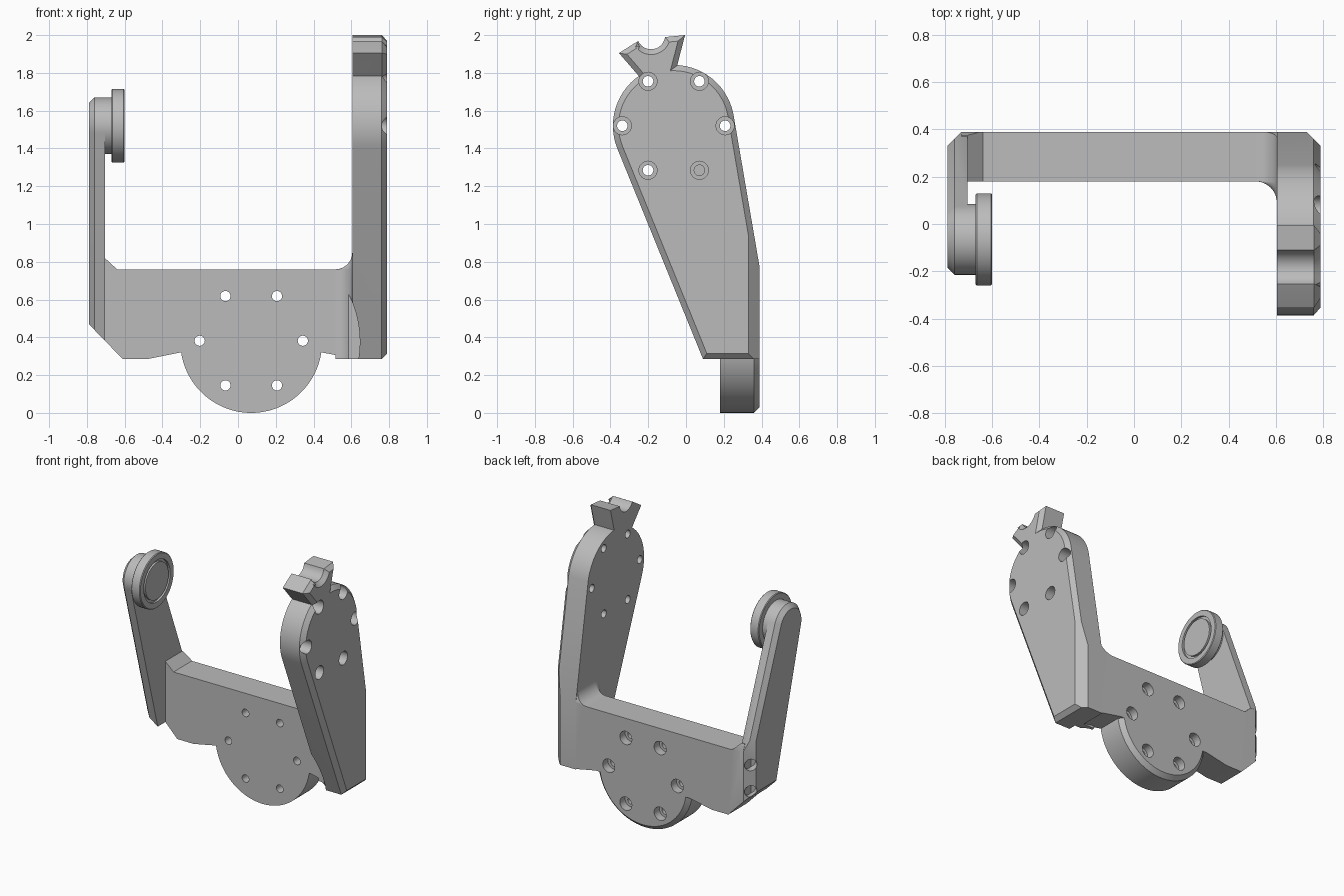
import bpy, bmesh, math
from mathutils import Vector
from mathutils.geometry import convex_hull_2d

cube = bpy.data.objects.get("Cube")
if cube:
    bpy.data.objects.remove(cube)

grey = bpy.data.materials.new("machined_grey")
grey.use_nodes = True
grey.diffuse_color = (0.5, 0.5, 0.5, 1)
bsdf = next(n for n in grey.node_tree.nodes if n.type == "BSDF_PRINCIPLED")
bsdf.inputs["Base Color"].default_value = grey.diffuse_color

HEAD = (-0.065, 1.52)   # pivot centre in y, z
HUB = (0.07, 0.375)     # lower disc centre in x, z


def place(axis, a, b, t):
    """Point at (a, b) in the plane across the axis, t along it."""
    return {"X": (t, a, b), "Y": (a, t, b), "Z": (a, b, t)}[axis]


def arc(c, r, start, end, n):
    return [(c[0] + r * math.cos(math.radians(start + (end - start) * i / n)),
             c[1] + r * math.sin(math.radians(start + (end - start) * i / n)))
            for i in range(n + 1)]


def make(name, bm):
    bmesh.ops.recalc_face_normals(bm, faces=bm.faces)
    mesh = bpy.data.meshes.new(name)
    bm.to_mesh(mesh)
    bm.free()
    mesh.materials.append(grey)
    obj = bpy.data.objects.new(name, mesh)
    bpy.context.collection.objects.link(obj)
    return obj


def prism(name, axis, pts, base, top, chamfer=0, slices=()):
    """Extruded outline, chamfered round its top face and trimmed by planes."""
    bm = bmesh.new()
    low = [bm.verts.new(place(axis, a, b, base)) for a, b in pts]
    high = [bm.verts.new(place(axis, a, b, top)) for a, b in pts]
    bm.faces.new(low)
    cap = bm.faces.new(high)
    for i in range(len(pts)):
        j = (i + 1) % len(pts)
        bm.faces.new((low[i], low[j], high[j], high[i]))
    bmesh.ops.recalc_face_normals(bm, faces=bm.faces)
    if chamfer:
        bmesh.ops.bevel(bm, geom=list(cap.edges), offset=chamfer, segments=1,
                        affect="EDGES", offset_type="OFFSET")
    for point, normal in slices:
        cut = bmesh.ops.bisect_plane(
            bm, geom=bm.verts[:] + bm.edges[:] + bm.faces[:], dist=1e-5,
            plane_co=Vector(point), plane_no=Vector(normal).normalized(), clear_outer=True)
        edges = [e for e in cut["geom_cut"] if isinstance(e, bmesh.types.BMEdge)]
        bmesh.ops.holes_fill(bm, edges=edges)
    return make(name, bm)


def lathe(name, axis, centres, profile, n=64):
    """Turned solids with (position, radius) profile, one per centre."""
    bm = bmesh.new()
    for c in centres:
        rings = []
        for t, r in profile:
            rings.append([bm.verts.new(place(axis, a, b, t))
                          for a, b in arc(c, r, 0, 360, n)[:-1]])
        for p, q in zip(rings, rings[1:]):
            for i in range(n):
                j = (i + 1) % n
                bm.faces.new((p[i], p[j], q[j], q[i]))
        bm.faces.new(rings[0])
        bm.faces.new(rings[-1])
    return make(name, bm)


def cut(cutter, *targets):
    """Subtract a cutter from each target, then drop the cutter."""
    cutter.hide_render = True
    for obj in targets:
        bpy.context.view_layer.objects.active = obj
        mod = obj.modifiers.new("cut", "BOOLEAN")
        mod.operation = "DIFFERENCE"
        mod.solver = "EXACT"
        mod.object = cutter
        bpy.ops.object.modifier_apply(modifier=mod.name)
    bpy.data.objects.remove(cutter)


def arm_outline(radius, toe):
    """Round head tapering down to a foot."""
    pts = arc(HEAD, radius, 0, 360, 64)[:-1]
    pts += [(toe, 0.285), (0.39, 0.285), (0.39, 0.77)]
    return [pts[i] for i in convex_hull_2d([Vector(p) for p in pts])]


# Large arm with its notched top lug
large_arm = prism("large_arm", "X", arm_outline(0.322, 0.09), 0.605, 0.79, 0.03,
                  [((0.79, 0.33, 0), (1, 1, 0))])
lug_pts = [(-0.19, 1.71), (-0.24, 1.772), (-0.355, 1.905), (-0.26, 1.965)]
lug_pts += arc((-0.185, 2.0), 0.075, 205, 352, 12)
lug_pts += [(-0.005, 2.0), (-0.053, 1.815), (-0.07, 1.75)]
top_lug = prism("top_lug", "X", lug_pts, 0.605, 0.79, 0.028)

# Small arm, trimmed at its back corner and underside
underside = ((-0.79, 0, 0.47), (-0.185, 0, -0.18))
small_arm = prism("small_arm", "X", arm_outline(0.15, 0.12), -0.705, -0.79, 0.03,
                  [((-0.79, 0.33, 0), (-1, 1, 0)), underside])

# Pivot boss with a ring groove in its face
lathe("pivot_boss", "X", [HEAD],
      [(-0.73, 0.15), (-0.67, 0.15), (-0.67, 0.19), (-0.665, 0.195), (-0.605, 0.195),
       (-0.6, 0.19), (-0.6, 0.15), (-0.615, 0.15), (-0.615, 0.132), (-0.6, 0.132)])

# Cross plate between the arms, with corner gussets
plate_pts = [(-0.73, 0.408), (-0.61, 0.285), (-0.48, 0.285), (-0.305, 0.32), (0.445, 0.32),
             (0.625, 0.285), (0.66, 0.285), (0.66, 0.85)]
plate_pts += arc((0.515, 0.85), 0.09, 0, -90, 12)
plate_pts += [(-0.64, 0.76), (-0.705, 0.82), (-0.73, 0.82)]
cross_plate = prism("cross_plate", "Y", plate_pts, 0.18, 0.39, 0,
                    [((0, 0.39, 0.77), (0, 1, 0.3))])
hub_disc = lathe("hub_disc", "Y", [HUB], [(0.18, 0.375), (0.36, 0.375), (0.39, 0.345)], 96)

# Rounded inside corner where the plate meets the large arm
fillet_pts = arc((0.515, 0.09), 0.09, 90, 0, 12) + [(0.65, 0.09), (0.65, 0.2), (0.515, 0.2)]
corner_fillet = prism("corner_fillet", "Z", fillet_pts, 0.285, 0.76)
flare = [(x, 0.18 - y) for x, y in arc((0.515, 0.09), 0.09, 88, 0, 12)]
lathe("corner_flare", "X", [(0.18, 0.76)], flare + [(0.65, 0.09)], 48)

# Clearance sweep around the hub
cut(lathe("clearance", "Y", [HUB], [(-0.6, 0.575), (0.147, 0.575)], 128),
    large_arm, corner_fillet)

# Counterbored bolt circles
arm_bolts = arc(HEAD, 0.272, 0, 360, 6)[:-1]
cut(lathe("arm_bores", "X", arm_bolts,
          [(0.5, 0.028), (0.71, 0.028), (0.71, 0.048), (0.9, 0.048)], 24), large_arm, top_lug)
hub_bolts = arc((0.07, 0.382), 0.273, 0, 360, 6)[:-1]
cut(lathe("hub_bores", "Y", hub_bolts,
          [(0.1, 0.027), (0.33, 0.027), (0.33, 0.048), (0.5, 0.048)], 24),
    cross_plate, hub_disc)

# Two blind holes in the small arm's back corner
corner_bores = lathe("corner_bores", "Y", [(0, 0.67), (0, 0.48)],
                     [(-0.06, 0.042), (0.1, 0.042)], 24)
corner_bores.rotation_euler.z = math.radians(45)
corner_bores.location = (-0.765, 0.355, 0)
bpy.context.view_layer.update()
cut(corner_bores, small_arm)

# Smooth round surfaces, keep edges crisp
for obj in bpy.context.collection.objects:
    if obj.type == "MESH" and grey.name in obj.data.materials:
        bpy.ops.object.select_all(action="DESELECT")
        obj.select_set(True)
        bpy.context.view_layer.objects.active = obj
        bpy.ops.object.shade_smooth_by_angle(angle=math.radians(25))
